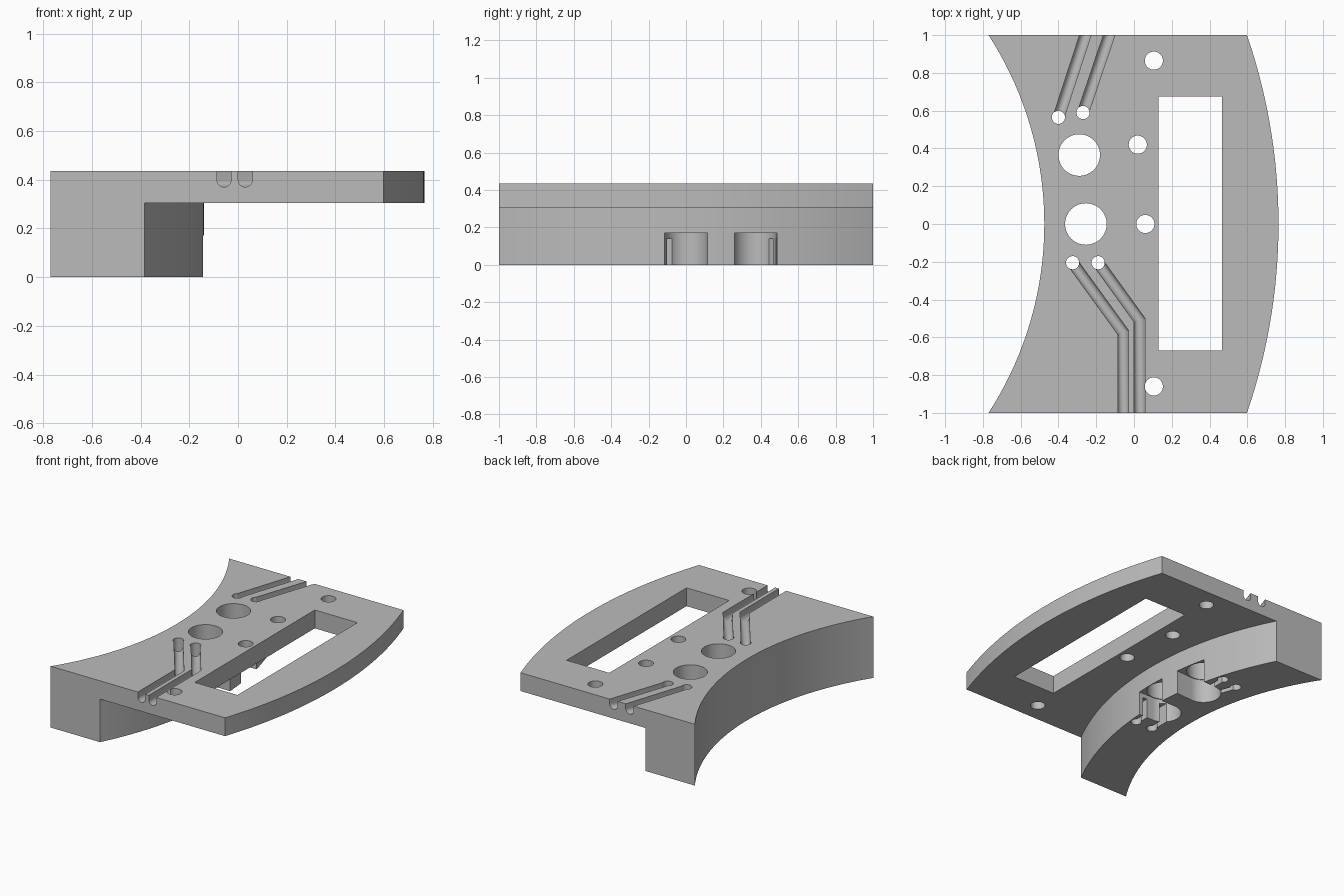
import bpy, bmesh, math
from mathutils import Vector

if "Cube" in bpy.data.objects:
    bpy.data.objects.remove(bpy.data.objects["Cube"], do_unlink=True)

TOP, STEP, POCKET = 0.435, 0.305, 0.17
ARC_X = -2.317                                   # shared centre of all curved walls
R_BACK, R_BASE, R_RIM = 1.842, 2.177, 3.082

grey = bpy.data.materials.new("plain grey")
grey.use_nodes = True
grey.diffuse_color = (0.5, 0.5, 0.5, 1)
grey.node_tree.nodes["Principled BSDF"].inputs["Base Color"].default_value = (0.5, 0.5, 0.5, 1)


def make_object(name, bm):
    bmesh.ops.recalc_face_normals(bm, faces=bm.faces)
    mesh = bpy.data.meshes.new(name)
    bm.to_mesh(mesh)
    bm.free()
    mesh.materials.append(grey)
    obj = bpy.data.objects.new(name, mesh)
    bpy.context.collection.objects.link(obj)
    return obj


def prism(name, outline, z0, z1):
    bm = bmesh.new()
    face = bm.faces.new([bm.verts.new((x, y, z0)) for x, y in outline])
    up = bmesh.ops.extrude_face_region(bm, geom=[face])["geom"]
    bmesh.ops.translate(bm, vec=(0, 0, z1 - z0),
                        verts=[v for v in up if isinstance(v, bmesh.types.BMVert)])
    return make_object(name, bm)


def arc(radius, half, steps=64):
    """Points on a wall arc from y = -half to y = +half."""
    a = math.asin(half / radius)
    angles = [a * (2 * i / steps - 1) for i in range(steps + 1)]
    return [(ARC_X + radius * math.cos(t), radius * math.sin(t)) for t in angles]


def circle(x, y, r, n=48):
    return [(x + r * math.cos(math.tau * i / n), y + r * math.sin(math.tau * i / n))
            for i in range(n)]


def slot(start, end, half, round_start=False):
    """Straight slot outline, optionally with a rounded start."""
    a, b = Vector(start), Vector(end)
    d = (b - a).normalized()
    n = Vector((-d.y, d.x))
    steps = 24 if round_start else 1
    pts = []
    for i in range(steps + 1):
        t = math.pi * i / steps
        pts.append(a + n * half * math.cos(t) - d * half * math.sin(t) * round_start)
    return [tuple(p) for p in pts + [b - n * half, b + n * half]]


def groove(name, path, half=0.029, bottom=0.37):
    """U-shaped section swept along a flat path with mitred corners."""
    section = [(half, TOP + 0.1)]
    for i in range(13):
        t = math.pi * i / 12
        section.append((half * math.cos(t), bottom + half - half * math.sin(t)))
    section.append((-half, TOP + 0.1))
    pts = [Vector(p) for p in path]
    dirs = [(q - p).normalized() for p, q in zip(pts, pts[1:])]
    bm = bmesh.new()
    rings = []
    for i, p in enumerate(pts):
        d0, d1 = dirs[max(i - 1, 0)], dirs[min(i, len(dirs) - 1)]
        m = (d0 + d1).normalized()
        side = Vector((-m.y, m.x)) / m.dot(d1)
        rings.append([bm.verts.new((p.x + side.x * u, p.y + side.y * u, z))
                      for u, z in section])
    n = len(section)
    for r0, r1 in zip(rings, rings[1:]):
        for k in range(n):
            bm.faces.new((r0[k], r0[(k + 1) % n], r1[(k + 1) % n], r1[k]))
    bm.faces.new(rings[0])
    bm.faces.new(rings[-1])
    return make_object(name, bm)


def cut(body, cutter):
    mod = body.modifiers.new("cut", 'BOOLEAN')
    mod.operation, mod.solver, mod.object = 'DIFFERENCE', 'EXACT', cutter
    bpy.context.view_layer.objects.active = body
    bpy.ops.object.modifier_apply(modifier=mod.name)
    bpy.data.objects.remove(cutter, do_unlink=True)


# Curved block, then the step that leaves a thin plate over a thick base
body = prism("curved_bracket", arc(R_RIM, 1) + arc(R_BACK, 1)[::-1], 0, TOP)
cut(body, prism("step_cutter", arc(R_BASE, 1.1) + [(1.2, 1.1), (1.2, -1.1)], -0.1, STEP))

# Rectangular window
cut(body, prism("window_cutter",
                [(0.13, -0.67), (0.465, -0.67), (0.465, 0.675), (0.13, 0.675)], 0.1, 0.6))

# Screw holes
for x, y in [(0.105, 0.865), (0.105, -0.86), (0.02, 0.42), (0.06, 0)]:
    cut(body, prism("screw_hole_cutter", circle(x, y, 0.048), 0.1, 0.6))

# Large holes with round-ended pockets opening through the base wall
for x, y, exit_y in [(-0.255, 0, 0), (-0.29, 0.365, 0.383)]:
    cut(body, prism("large_hole_cutter", circle(x, y, 0.11, 64), -0.1, 0.6))
    cut(body, prism("pocket_cutter", slot((x, y), (0, exit_y), 0.115, True), -0.1, POCKET))

# Wire holes, their channels into the pockets, and their grooves on top
wires = [
    ((-0.325, -0.205), (-0.325, 0), [(-0.057, -0.575), (-0.057, -1.1)]),
    ((-0.19, -0.205), (-0.19, 0), [(0.03, -0.51), (0.03, -1.1)]),
    ((-0.40, 0.565), (-0.34, 0.40), [(-0.225, 1.1)]),
    ((-0.27, 0.59), (-0.27, 0.40), [(-0.098, 1.1)]),
]
for hole, inner, path in wires:
    cut(body, prism("wire_hole_cutter", circle(*hole, 0.035, 32), -0.1, 0.6))
    cut(body, prism("channel_cutter", slot(hole, inner, 0.018), -0.1, 0.14))
    cut(body, groove("groove_cutter", [hole] + path))

# Smooth curved walls, crisp edges
bpy.ops.object.select_all(action='DESELECT')
body.select_set(True)
bpy.context.view_layer.objects.active = body
bpy.ops.object.shade_smooth_by_angle(angle=math.radians(25))
